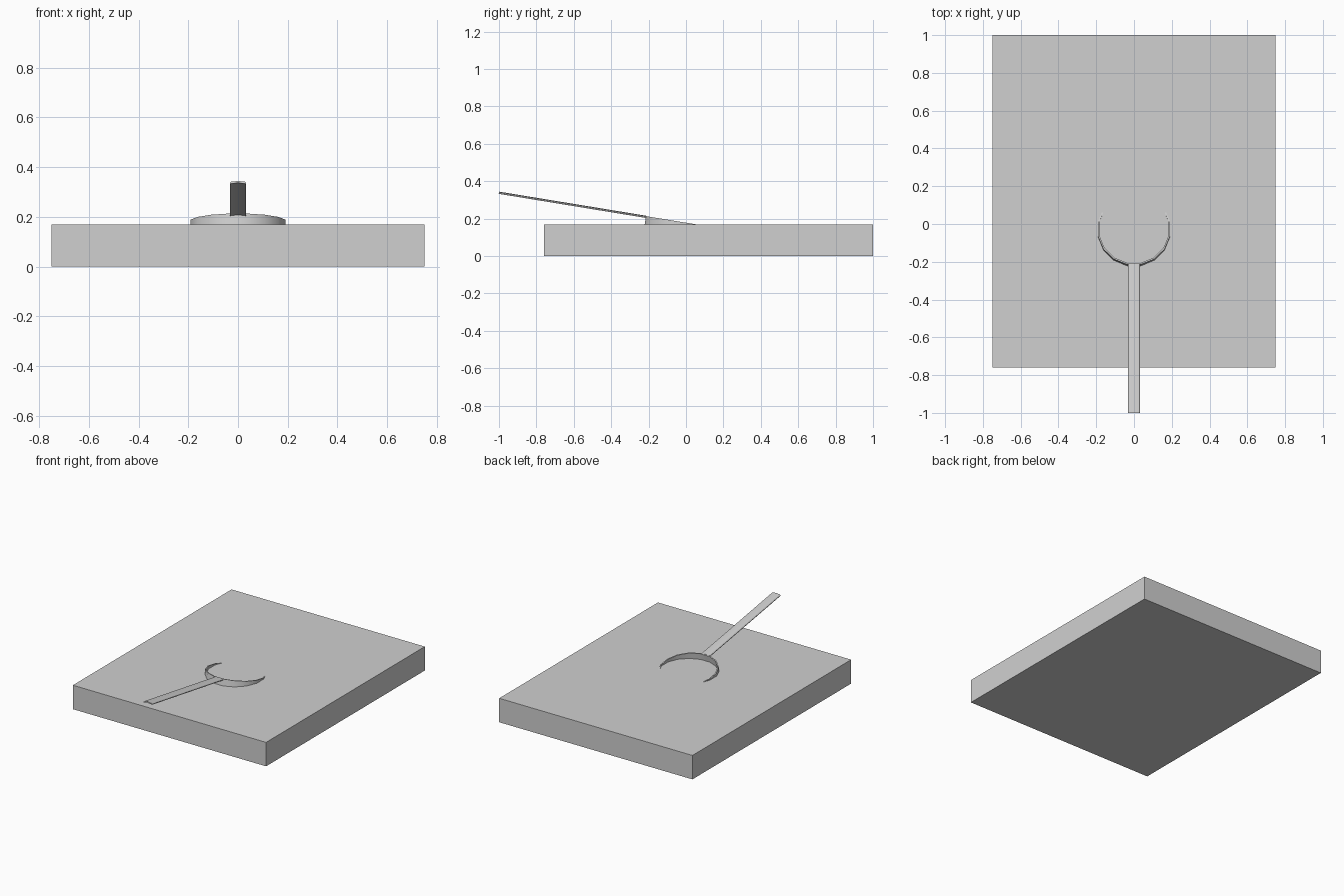
import bpy
import bmesh
from math import radians, pi
from mathutils import Matrix, Vector

TILT = radians(-9.3)
SIDES = 16

if "Cube" in bpy.data.objects:
    bpy.data.objects.remove(bpy.data.objects["Cube"], do_unlink=True)

grey = bpy.data.materials.new("light_grey")
grey.use_nodes = True
colour = (0.63, 0.63, 0.63, 1)
grey.diffuse_color = colour
grey.node_tree.nodes["Principled BSDF"].inputs["Base Color"].default_value = colour


def add_part(name, bm, smooth=False):
    """Turn a bmesh into a finished, coloured object."""
    bmesh.ops.recalc_face_normals(bm, faces=bm.faces)
    mesh = bpy.data.meshes.new(name)
    bm.to_mesh(mesh)
    bm.free()
    mesh.materials.append(grey)
    obj = bpy.data.objects.new(name, mesh)
    bpy.context.collection.objects.link(obj)
    if smooth:
        bpy.ops.object.select_all(action="DESELECT")
        obj.select_set(True)
        bpy.context.view_layer.objects.active = obj
        bpy.ops.object.shade_smooth_by_angle(angle=radians(30))
    return obj


# Slab
bm = bmesh.new()
bmesh.ops.create_cube(bm, size=1)
bmesh.ops.scale(bm, vec=(1.5, 1.76, 0.168), verts=bm.verts)
bmesh.ops.translate(bm, vec=(0, 0.12, 0.084), verts=bm.verts)
add_part("slab", bm)

# Pan bowl, a lathed wall and floor sunk at a tilt into the slab
bm = bmesh.new()
profile = [(0, -0.08), (0.195, -0.08), (0.195, 0), (0.187, 0), (0.187, -0.072), (0, -0.072)]
verts = [bm.verts.new((r, 0, z)) for r, z in profile]
edges = [bm.edges.new(pair) for pair in zip(verts, verts[1:])]
bmesh.ops.spin(bm, geom=verts + edges, cent=(0, 0, 0), axis=(0, 0, 1),
               angle=2 * pi, steps=SIDES)
bmesh.ops.remove_doubles(bm, verts=bm.verts, dist=0.0005)
placing = (Matrix.Translation((0, -0.025, 0.182)) @ Matrix.Rotation(TILT, 4, "X")
           @ Matrix.Rotation(pi / SIDES, 4, "Z"))
bmesh.ops.transform(bm, matrix=placing, verts=bm.verts)
add_part("pan_bowl", bm, smooth=True)

# Handle, a thin arched strip rising toward the front
bm = bmesh.new()
half = [(0.033, -0.012), (0.033, -0.008), (0.027, -0.003)]
section = ([(0, -0.007)] + half + [(0, 0)] + [(-x, z) for x, z in reversed(half)])
face = bm.faces.new([bm.verts.new((x, 0, z)) for x, z in section])
swept = bmesh.ops.extrude_face_region(bm, geom=[face], use_keep_orig=True)
far_end = [v for v in swept["geom"] if isinstance(v, bmesh.types.BMVert)]
bmesh.ops.translate(bm, vec=Vector((0, -0.798, 0)), verts=far_end)
placing = Matrix.Translation((0, -0.212, 0.215)) @ Matrix.Rotation(TILT, 4, "X")
bmesh.ops.transform(bm, matrix=placing, verts=bm.verts)
add_part("handle", bm, smooth=True)
